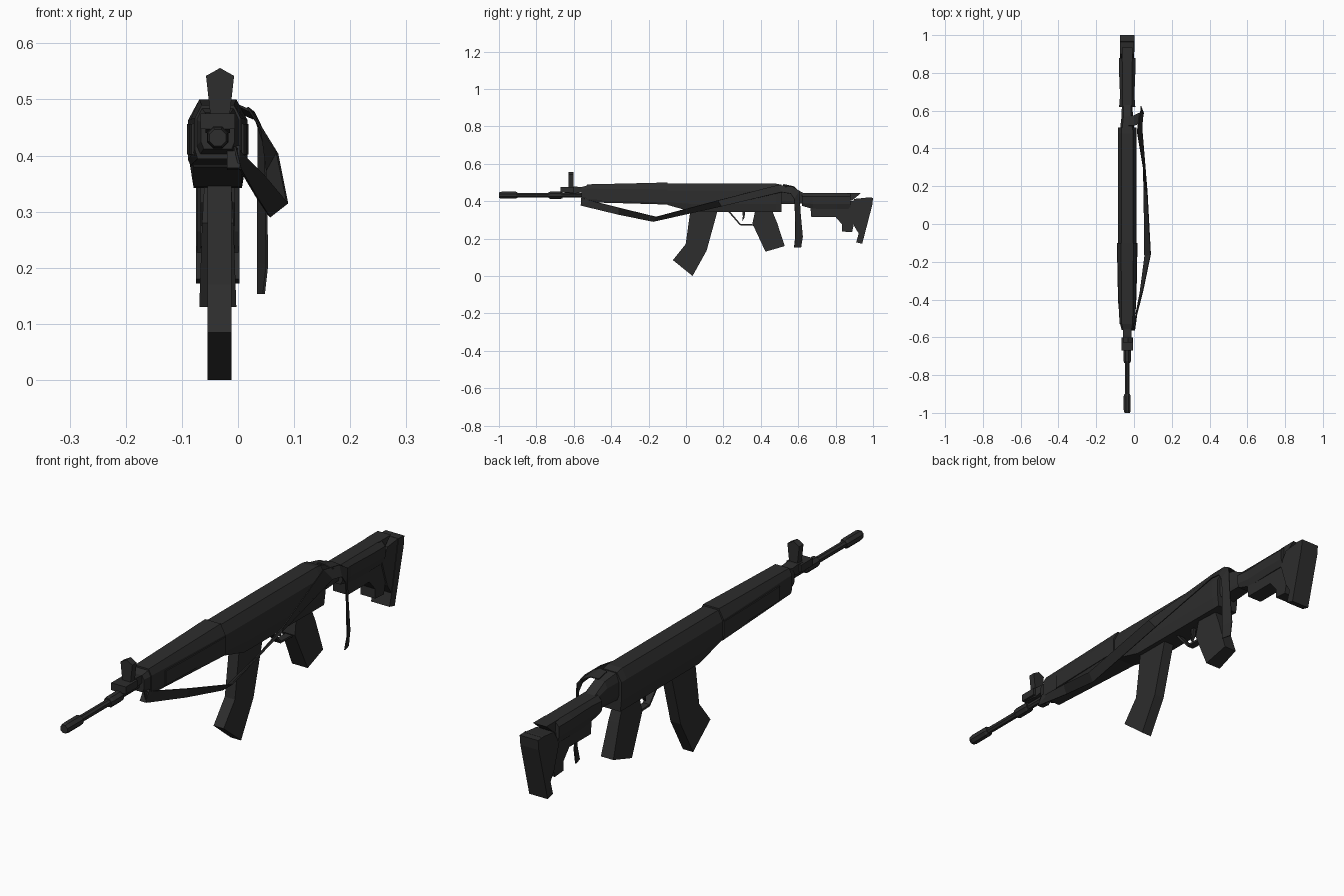
import bpy, bmesh, math
from mathutils import Matrix

CX = -0.036  # centre line of the rifle body


def material(name, v):
    m = bpy.data.materials.new(name)
    m.diffuse_color = (v, v, v, 1)
    return m


METAL = material("dark gunmetal", 0.026)
POLY = material("black polymer", 0.026)
STRAP = material("black webbing", 0.024)


def finish(name, bm, mat):
    bmesh.ops.recalc_face_normals(bm, faces=bm.faces)
    me = bpy.data.meshes.new(name)
    bm.to_mesh(me)
    bm.free()
    me.materials.append(mat)
    ob = bpy.data.objects.new(name, me)
    bpy.context.collection.objects.link(ob)
    return ob


def loft(name, rings, mat):
    """Skin a list of equally long 3D rings and cap both ends."""
    bm = bmesh.new()
    vs = [[bm.verts.new(p) for p in r] for r in rings]
    n = len(vs[0])
    for a, b in zip(vs, vs[1:]):
        for i in range(n):
            j = (i + 1) % n
            bm.faces.new((a[i], a[j], b[j], b[i]))
    bm.faces.new(vs[0])
    bm.faces.new(vs[-1])
    return finish(name, bm, mat)


def prism(name, yz, half, mat, cx=CX):
    """Side profile extruded across the width."""
    return loft(name, [[(cx + s * half, y, z) for y, z in yz] for s in (-1, 1)], mat)


def box(name, y0, y1, z0, z1, half, mat, cx=CX):
    return prism(name, [(y0, z0), (y1, z0), (y1, z1), (y0, z1)], half, mat, cx)


def section(y, wt, wm, wb, zt, zu, zl, zb):
    """Eight-point body section: top, shoulder, belly and base half-widths."""
    right = [(wt, zt), (wm, zu), (wm, zl), (wb, zb)]
    return [(CX + x, y, z) for x, z in right] + [(CX - x, y, z) for x, z in reversed(right)]


def rod(name, stops, z, mat, sides=8):
    """Round part along y from (y, radius) stops."""
    rings = []
    for y, r in stops:
        rings.append([(CX + r * math.cos(a), y, z + r * math.sin(a))
                      for a in (2 * math.pi * (i + 0.5) / sides for i in range(sides))])
    return loft(name, rings, mat)


def ribbon(name, pairs, thick, mat):
    bm = bmesh.new()
    vs = [[bm.verts.new(p) for p in pr] for pr in pairs]
    for a, b in zip(vs, vs[1:]):
        bm.faces.new((a[0], a[1], b[1], b[0]))
    ob = finish(name, bm, mat)
    mod = ob.modifiers.new("thickness", 'SOLIDIFY')
    mod.thickness = thick
    mod.offset = 0
    return ob


# barrel, muzzle device and collar
rod("barrel", [(-0.92, 0.013), (-0.52, 0.013)], 0.432, METAL)
rod("muzzle", [(-1.0, 0.016), (-0.985, 0.02), (-0.91, 0.02), (-0.9, 0.015)], 0.432, METAL)
rod("barrel_collar", [(-0.735, 0.017), (-0.725, 0.021), (-0.67, 0.021), (-0.66, 0.018)], 0.432, METAL)

# front sight
prism("sight_base", [(-0.67, 0.447), (-0.6, 0.44), (-0.525, 0.452), (-0.525, 0.472), (-0.59, 0.478), (-0.665, 0.472)], 0.022, METAL)
box("sight_foot", -0.67, -0.6, 0.447, 0.475, 0.031, METAL)
post = [(-0.017, 0.47), (0.017, 0.47), (0.025, 0.542), (0, 0.556), (-0.025, 0.542)]
loft("sight_post", [[(CX + 0.004 + x, y, z) for x, z in post] for y in (-0.628, -0.602)], METAL)

# handguard
loft("handguard_nose", [section(-0.56, 0.022, 0.03, 0.025, 0.475, 0.46, 0.425, 0.412),
                        section(-0.52, 0.03, 0.04, 0.033, 0.487, 0.465, 0.415, 0.4)], POLY)
loft("handguard", [section(-0.53, 0.029, 0.041, 0.036, 0.49, 0.467, 0.41, 0.394),
                   section(-0.3, 0.031, 0.048, 0.043, 0.495, 0.465, 0.4, 0.388),
                   section(-0.1, 0.033, 0.053, 0.048, 0.5, 0.463, 0.392, 0.382)], POLY)
for s, side in ((-1, "left"), (1, "right")):
    # raised side panel following the handguard taper
    loft("handguard_panel_" + side,
         [[(CX + s * (w + d), y, z) for d, z in ((-0.01, 0.398), (0.003, 0.402), (0.003, 0.456), (-0.01, 0.462))]
          for y, w in ((-0.45, 0.0435), (-0.3, 0.048), (-0.1, 0.0515))], POLY)

# receiver with its rear tang
loft("receiver", [section(-0.1, 0.03, 0.049, 0.043, 0.494, 0.457, 0.395, 0.38),
                  section(0.03, 0.03, 0.05, 0.043, 0.494, 0.457, 0.385, 0.344),
                  section(0.48, 0.03, 0.05, 0.043, 0.494, 0.457, 0.385, 0.342),
                  section(0.51, 0.029, 0.048, 0.043, 0.488, 0.455, 0.385, 0.342)], METAL)
loft("receiver_tang", [section(0.5, 0.027, 0.038, 0.032, 0.487, 0.455, 0.4, 0.385),
                       section(0.57, 0.02, 0.03, 0.028, 0.474, 0.45, 0.4, 0.386),
                       section(0.64, 0.02, 0.028, 0.026, 0.438, 0.43, 0.4, 0.388)], METAL)

# magazine
prism("magazine", [(0.025, 0.36), (0.17, 0.36), (0.165, 0.335), (0.11, 0.135), (0.035, 0.0),
                   (-0.07, 0.085), (-0.002, 0.17)], 0.0215, METAL, -0.033)

# trigger guard and trigger
guard = [(0.225, 0.35), (0.29, 0.275), (0.375, 0.272)]
ribbon("trigger_guard", [[(CX - 0.014, y, z), (CX + 0.014, y, z)] for y, z in guard], 0.008, METAL)
prism("trigger", [(0.3, 0.35), (0.318, 0.35), (0.312, 0.31), (0.3, 0.292), (0.304, 0.32)], 0.006, METAL)

# pistol grip, swelling toward its base
loft("pistol_grip", [[(CX + x, y0, z0), (CX - x, y0, z0), (CX - x * 0.8, y1, z1), (CX + x * 0.8, y1, z1)]
                     for x, y0, z0, y1, z1 in ((0.024, 0.37, 0.35, 0.46, 0.35),
                                               (0.028, 0.355, 0.28, 0.487, 0.285),
                                               (0.033, 0.425, 0.13, 0.528, 0.16))], POLY)

# shoulder stock
loft("stock_tube", [section(0.62, 0.026, 0.043, 0.034, 0.443, 0.425, 0.39, 0.375),
                    section(0.68, 0.026, 0.038, 0.03, 0.443, 0.425, 0.385, 0.358),
                    section(0.8, 0.026, 0.043, 0.034, 0.443, 0.425, 0.385, 0.358),
                    section(0.88, 0.026, 0.043, 0.034, 0.443, 0.425, 0.385, 0.358)], POLY)
prism("stock_comb", [(0.86, 0.4), (0.86, 0.443), (0.935, 0.443), (0.89, 0.405)], 0.028, POLY)
prism("stock_body", [(0.665, 0.37), (0.67, 0.315), (0.8, 0.315), (0.835, 0.275), (0.835, 0.238),
                     (0.888, 0.234), (0.9, 0.29), (0.93, 0.4), (0.86, 0.4)], 0.031, POLY)
prism("stock_butt", [(0.9, 0.412), (0.975, 0.42), (0.975, 0.3), (0.925, 0.225), (0.9, 0.265), (0.87, 0.36)], 0.037, POLY)
prism("butt_pad", [(0.965, 0.42), (1.0, 0.418), (0.996, 0.38), (0.942, 0.172), (0.91, 0.18), (0.93, 0.25)], 0.039, POLY)

# sling: slack along the right side, over the rear, loose end hanging
ribbon("sling", [[(-0.006, -0.56, 0.416), (0.004, -0.56, 0.376)],
                 [(0.046, -0.36, 0.365), (0.032, -0.36, 0.328)],
                 [(0.088, -0.16, 0.316), (0.056, -0.175, 0.291)],
                 [(0.07, 0.17, 0.404), (0.052, 0.19, 0.372)],
                 [(0.017, 0.49, 0.486), (0.042, 0.51, 0.448)],
                 [(0.028, 0.57, 0.477), (0.046, 0.56, 0.44)],
                 [(0.037, 0.606, 0.455), (0.049, 0.578, 0.412)],
                 [(0.036, 0.612, 0.34), (0.05, 0.583, 0.335)],
                 [(0.036, 0.624, 0.21), (0.052, 0.584, 0.205)],
                 [(0.036, 0.615, 0.153), (0.046, 0.578, 0.153)]], 0.004, STRAP)
# strap anchors at the handguard and behind the receiver
prism("sling_front_loop", [(-0.565, 0.378), (-0.53, 0.374), (-0.5, 0.4), (-0.54, 0.418)], 0.012, METAL, -0.008)
ribbon("sling_rear_wrap", [[(-0.03, 0.52, 0.486), (-0.03, 0.57, 0.476)],
                           [(0.0, 0.52, 0.49), (0.0, 0.575, 0.478)],
                           [(0.028, 0.53, 0.476), (0.028, 0.59, 0.466)]], 0.004, STRAP)
